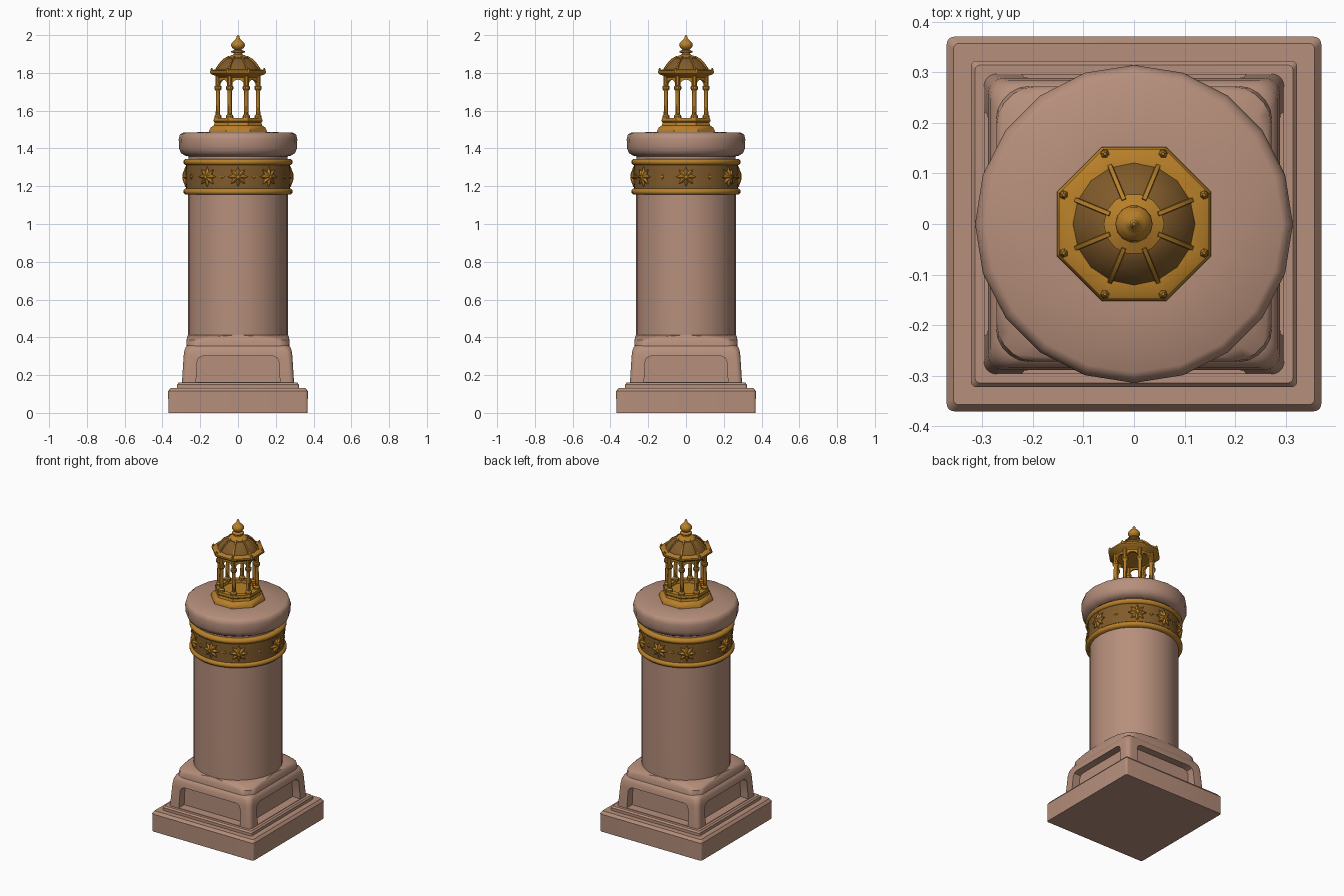
import bpy, bmesh
from math import sin, cos, pi, radians
from mathutils import Vector, Matrix

old = bpy.data.objects.get("Cube")
if old:
    bpy.data.objects.remove(old, do_unlink=True)


def material(name, r, g, b):
    m = bpy.data.materials.new(name)
    m.use_nodes = True
    m.diffuse_color = (r, g, b, 1)
    shader = m.node_tree.nodes["Principled BSDF"]
    shader.inputs["Base Color"].default_value = (r, g, b, 1)
    shader.inputs["Roughness"].default_value = 0.7
    return m


stone = material("pink stone", 0.47, 0.275, 0.20)
gold = material("gold", 0.48, 0.215, 0.022)
bronze = material("dark bronze", 0.22, 0.105, 0.024)


# Each solid is a stack of matching rings, capped at both ends
def build(name, mat, solids, angle=35):
    bm = bmesh.new()
    for rings in solids:
        loops = [[bm.verts.new(p) for p in ring] for ring in rings]
        n = len(loops[0])
        for a, b in zip(loops, loops[1:]):
            for i in range(n):
                j = (i + 1) % n
                bm.faces.new((a[i], a[j], b[j], b[i]))
        bm.faces.new(loops[0])
        bm.faces.new(loops[-1])
    bmesh.ops.recalc_face_normals(bm, faces=bm.faces)
    mesh = bpy.data.meshes.new(name)
    bm.to_mesh(mesh)
    bm.free()
    mesh.materials.append(mat)
    ob = bpy.data.objects.new(name, mesh)
    bpy.context.collection.objects.link(ob)
    smooth(ob, angle)
    return ob


def smooth(ob, angle):
    bpy.ops.object.select_all(action="DESELECT")
    ob.select_set(True)
    bpy.context.view_layer.objects.active = ob
    bpy.ops.object.shade_smooth_by_angle(angle=radians(angle))


def turned(profile, n, phase=0.0, x=0.0, y=0.0):
    return [[Vector((x + r * cos(phase + 2 * pi * i / n),
                     y + r * sin(phase + 2 * pi * i / n), z))
             for i in range(n)] for r, z in profile]


def rounded_square(sections, steps=5):
    rings = []
    for z, half, r in sections:
        ring = []
        for q in range(4):
            for s in range(steps + 1):
                a = pi / 2 * (q + s / steps)
                sx = 1 if q in (0, 3) else -1
                sy = 1 if q in (0, 1) else -1
                ring.append(Vector((sx * (half - r) + r * cos(a),
                                    sy * (half - r) + r * sin(a), z)))
        rings.append(ring)
    return rings


# Flat outline placed upright at a distance from the axis, facing an angle
def upright(outline, dist, angle):
    turn = Matrix.Rotation(angle, 3, "Z")
    return [turn @ Vector((u, -dist, v)) for u, v in outline]


# Stepped square base
build("base_block", stone, [rounded_square(
    [(0, .368, .012), (.115, .37, .015), (.132, .357, .012)])])
build("base_step", stone, [rounded_square(
    [(.125, .322, .01), (.15, .322, .01), (.16, .314, .01)])])

# Pedestal with an arched recess in each side
pedestal = build("pedestal", stone, [rounded_square(
    [(.155, .297, .025), (.30, .288, .03), (.33, .284, .035),
     (.35, .276, .045), (.36, .262, .05)])])
arch = [(-.222, .163), (.222, .163), (.217, .27), (.208, .291), (.187, .30),
        (-.187, .30), (-.208, .291), (-.217, .27)]
cutter = build("recess_cutter", stone,
               [[upright(arch, d, k * pi / 2) for d in (.24, .4)]
                for k in range(4)])
cutter.hide_render = True
cut = pedestal.modifiers.new("recesses", "BOOLEAN")
cut.operation = "DIFFERENCE"
cut.solver = "EXACT"
cut.object = cutter
bpy.context.view_layer.objects.active = pedestal
bpy.ops.object.modifier_apply(modifier=cut.name)
bpy.data.objects.remove(cutter, do_unlink=True)
smooth(pedestal, 35)

# Collar from square to round
build("pedestal_collar", stone, [rounded_square(
    [(.345, .272, .06), (.385, .272, .08), (.40, .27, .14), (.413, .265, .25)])])

# Shaft and rounded cap
build("shaft", stone, [turned([(.264, .40), (.264, 1.2), (.262, 1.36)], 32)])
build("cap", stone, [turned(
    [(.25, 1.355), (.28, 1.362), (.302, 1.375), (.312, 1.40), (.314, 1.45),
     (.308, 1.473), (.293, 1.483), (.15, 1.488)], 20)], 50)

# Decorated band
build("band", bronze, [turned([(.276, 1.17), (.276, 1.33)], 40)])


def ring(low, high, r):
    mid = (low + high) / 2
    return turned([(.25, low), (r - .01, low), (r, mid - .006),
                   (r, mid + .006), (r - .01, high), (.25, high)], 40)


build("band_rings", gold, [ring(1.155, 1.187, .289), ring(1.312, 1.345, .289)], 50)


def star(angle, points, outer, inner, depth):
    rings = []
    for scale, d in ((1, .266), (1, .279), (.25, .279 + depth)):
        outline = []
        for i in range(points * 2):
            r = scale * (inner if i % 2 else outer)
            a = pi * i / points
            outline.append((r * sin(a), 1.25 + r * cos(a)))
        rings.append(upright(outline, d, angle))
    return rings


build("band_stars", gold,
      [star(radians(a), 8, .054, .03, .015)
       for a in (0, 36, 90, 144, 180, 216, 270, 324)], 20)
build("band_studs", gold,
      [star(radians(a), 4, .014, .008, .004)
       for a in (18, 63, 117, 162, 198, 243, 297, 342)], 20)

# Lantern floor
eighth = pi / 8
build("lantern_base", gold, [turned(
    [(.165, 1.48), (.165, 1.494), (.155, 1.512), (.138, 1.522), (.134, 1.538),
     (.14, 1.545), (.138, 1.56), (.102, 1.56), (.10, 1.54)], 8, eighth)])

# Eight columns joined by arches
corners = [eighth + k * pi / 4 for k in range(8)]
column = [(.02, 1.555), (.02, 1.572), (.012, 1.58), (.011, 1.70),
          (.013, 1.707), (.02, 1.715), (.02, 1.728), (.014, 1.732), (.014, 1.785)]
build("lantern_columns", gold,
      [turned(column, 10, a, .115 * cos(a), .115 * sin(a)) for a in corners])
span = [(.034 * cos(pi * i / 10), 1.73 + .034 * sin(pi * i / 10)) for i in range(11)]
span += [(-.046, 1.73), (-.046, 1.785), (.046, 1.785), (.046, 1.73)]
build("lantern_arches", gold,
      [[upright(span, d, k * pi / 4) for d in (.098, .112)] for k in range(8)])

# Eaves with corner knobs
build("eaves", gold, [turned(
    [(.118, 1.772), (.13, 1.785), (.152, 1.792), (.16, 1.80), (.16, 1.81),
     (.148, 1.816), (.12, 1.818)], 8, eighth)])
build("eave_knobs", gold,
      [turned([(.008, 1.80), (.009, 1.815), (.003, 1.826)], 6, a,
              .15 * cos(a), .15 * sin(a)) for a in corners])

# Dome with ribs
dome = [(.124, 1.81), (.116, 1.827), (.098, 1.85), (.075, 1.87), (.05, 1.882)]
build("dome", bronze, [turned(dome, 16, eighth)], 60)
ribs = []
for a in corners:
    out, side = Vector((cos(a), sin(a), 0)), Vector((-sin(a), cos(a), 0))
    up = Vector((0, 0, 1))
    ribs.append([[out * r + up * z + side * w + (out * .4 + up) * h
                  for w, h in ((-.006, -.006), (.006, -.006), (.004, .007), (-.004, .007))]
                 for r, z in dome])
build("dome_ribs", gold, ribs)

# Finial
build("finial", gold, [turned(
    [(.058, 1.868), (.06, 1.882), (.042, 1.89), (.024, 1.897), (.022, 1.904),
     (.036, 1.909), (.036, 1.915), (.018, 1.922), (.03, 1.932), (.037, 1.945),
     (.034, 1.958), (.02, 1.972), (.01, 1.98), (.008, 1.992), (.003, 2.0)], 14)], 50)
